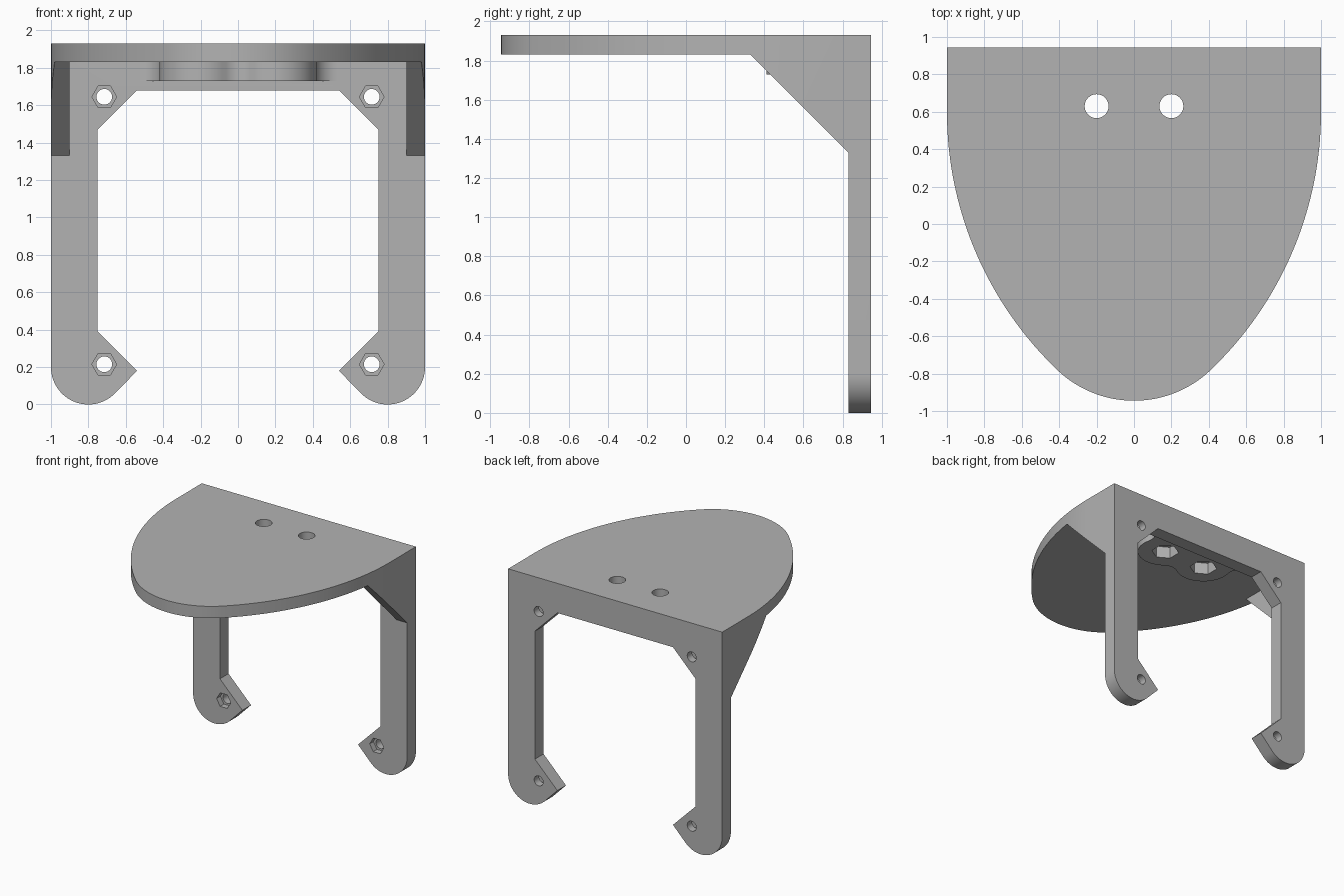
import bpy, bmesh, math
from mathutils import Vector, Matrix

cube = bpy.data.objects.get("Cube")
if cube:
    bpy.data.objects.remove(cube, do_unlink=True)

grey = bpy.data.materials.new("mid grey")
grey.use_nodes = True
grey.diffuse_color = (0.45, 0.45, 0.45, 1)
grey.node_tree.nodes["Principled BSDF"].inputs["Base Color"].default_value = grey.diffuse_color

TOP, BACK, WALL, PLATE = 1.93, 0.945, 0.83, 1.83


def arc(cx, cy, r, a0, a1, n):
    """Points on an arc, angles in degrees."""
    angles = [math.radians(a0 + (a1 - a0) * i / n) for i in range(n + 1)]
    return [(cx + r * math.cos(a), cy + r * math.sin(a)) for a in angles]


def mirrored(half):
    """Close a right-hand half outline with its reflection."""
    return half + [(-x, y) for x, y in reversed(half) if abs(x) > 1e-4]


def prism(name, points, low, high, upright=False):
    """Extrude an outline along z, or along y when upright."""
    bm = bmesh.new()
    place = (lambda p: (p[0], low, p[1])) if upright else (lambda p: (p[0], p[1], low))
    face = bm.faces.new([bm.verts.new(place(p)) for p in points])
    out = bmesh.ops.extrude_face_region(bm, geom=[face])
    shift = Vector((0, high - low, 0)) if upright else Vector((0, 0, high - low))
    verts = [v for v in out["geom"] if isinstance(v, bmesh.types.BMVert)]
    bmesh.ops.translate(bm, verts=verts, vec=shift)
    bmesh.ops.recalc_face_normals(bm, faces=bm.faces)
    mesh = bpy.data.meshes.new(name)
    bm.to_mesh(mesh)
    bm.free()
    obj = bpy.data.objects.new(name, mesh)
    bpy.context.collection.objects.link(obj)
    return obj


def combine(target, tool, operation):
    """Apply a boolean and discard the tool."""
    mod = target.modifiers.new(operation.lower(), "BOOLEAN")
    mod.operation, mod.solver, mod.object = operation, "EXACT", tool
    bpy.context.view_layer.objects.active = target
    bpy.ops.object.modifier_apply(modifier=mod.name)
    bpy.data.objects.remove(tool, do_unlink=True)


# Shield-shaped top plate: straight sides, long side arcs, rounded tip
side_r, tip_r = 1.91, 0.594
outline = mirrored([(1, BACK)] + arc(1 - side_r, 0.6, side_r, 0, -46.7, 32)
                   + arc(0, tip_r - BACK, tip_r, -48, -90, 14)[1:])
bracket = prism("mounting_bracket", outline, PLATE, TOP)

# Back frame with chamfered corners and hooked feet
frame = prism("back_frame", mirrored(
    [(0, TOP), (1, TOP)] + arc(0.8, 0.2, 0.2, 0, -135, 28)
    + [(0.54, 0.18), (0.75, 0.39), (0.75, 1.47), (0.54, 1.68), (0, 1.68)]),
    WALL, BACK, upright=True)
combine(bracket, frame, "UNION")

# Diagonal side gussets trimmed to the plate outline
for side in (-1, 1):
    gusset = prism("gusset", outline, 1.2, PLATE + 0.05)
    bm = bmesh.new()
    bm.from_mesh(gusset.data)
    cuts = [((0.9 * side, 0, 0), (-side, 0, 0)),
            ((0, WALL, 1.33), (0, -1, -1)),
            ((0, WALL + 0.05, 0), (0, 1, 0))]
    for co, normal in cuts:
        cut = bmesh.ops.bisect_plane(bm, geom=bm.verts[:] + bm.edges[:] + bm.faces[:],
                                     plane_co=co, plane_no=normal, clear_outer=True)
        edges = [e for e in cut["geom_cut"] if isinstance(e, bmesh.types.BMEdge)]
        bmesh.ops.contextual_create(bm, geom=edges)
    bmesh.ops.recalc_face_normals(bm, faces=bm.faces)
    bm.to_mesh(gusset.data)
    bm.free()
    combine(bracket, gusset, "UNION")

# Two-lobed boss under the plate, filleted into the wall
hx, hy, lobe, fillet = 0.2, 0.63, 0.22, 0.12
reach = lobe + fillet
fy = WALL - fillet
fx = hx + math.sqrt(reach ** 2 - (fy - hy) ** 2)
a = math.degrees(math.atan2(fy - hy, fx - hx))
b = math.degrees(math.acos(hx / reach))
half = ([(fx, WALL + 0.05)] + arc(fx, fy, fillet, 90, 180 + a, 12)
        + arc(hx, hy, lobe, a, b - 180, 28)[1:]
        + arc(0, hy - math.sqrt(reach ** 2 - hx ** 2), fillet, b, 90, 8)[1:])
combine(bracket, prism("boss", mirrored(half), 1.73, PLATE + 0.05), "UNION")

# Round bolt holes with hexagonal nut pockets
for side in (-1, 1):
    x = hx * side
    combine(bracket, prism("hole", arc(x, hy, 0.064, 0, 360, 32)[:-1], 1.6, 2), "DIFFERENCE")
    combine(bracket, prism("pocket", arc(x, hy, 0.11, 30, 390, 6)[:-1], 1.6, PLATE), "DIFFERENCE")
    for z in (0.215, 1.645):
        x = 0.715 * side
        combine(bracket, prism("hole", arc(x, z, 0.042, 0, 360, 28)[:-1], 0.7, 1, True), "DIFFERENCE")
        combine(bracket, prism("pocket", arc(x, z, 0.066, 0, 360, 6)[:-1], 0.7, WALL + 0.05, True),
                "DIFFERENCE")

# Clean coplanar seams, colour and shade
bm = bmesh.new()
bm.from_mesh(bracket.data)
bmesh.ops.remove_doubles(bm, verts=bm.verts, dist=1e-4)
bmesh.ops.dissolve_limit(bm, angle_limit=math.radians(0.3), verts=bm.verts, edges=bm.edges)
bm.to_mesh(bracket.data)
bm.free()
bracket.data.materials.clear()
bracket.data.materials.append(grey)
for poly in bracket.data.polygons:
    poly.material_index = 0
bpy.ops.object.select_all(action="DESELECT")
bracket.select_set(True)
bpy.context.view_layer.objects.active = bracket
bpy.ops.object.shade_smooth_by_angle(angle=math.radians(30))
